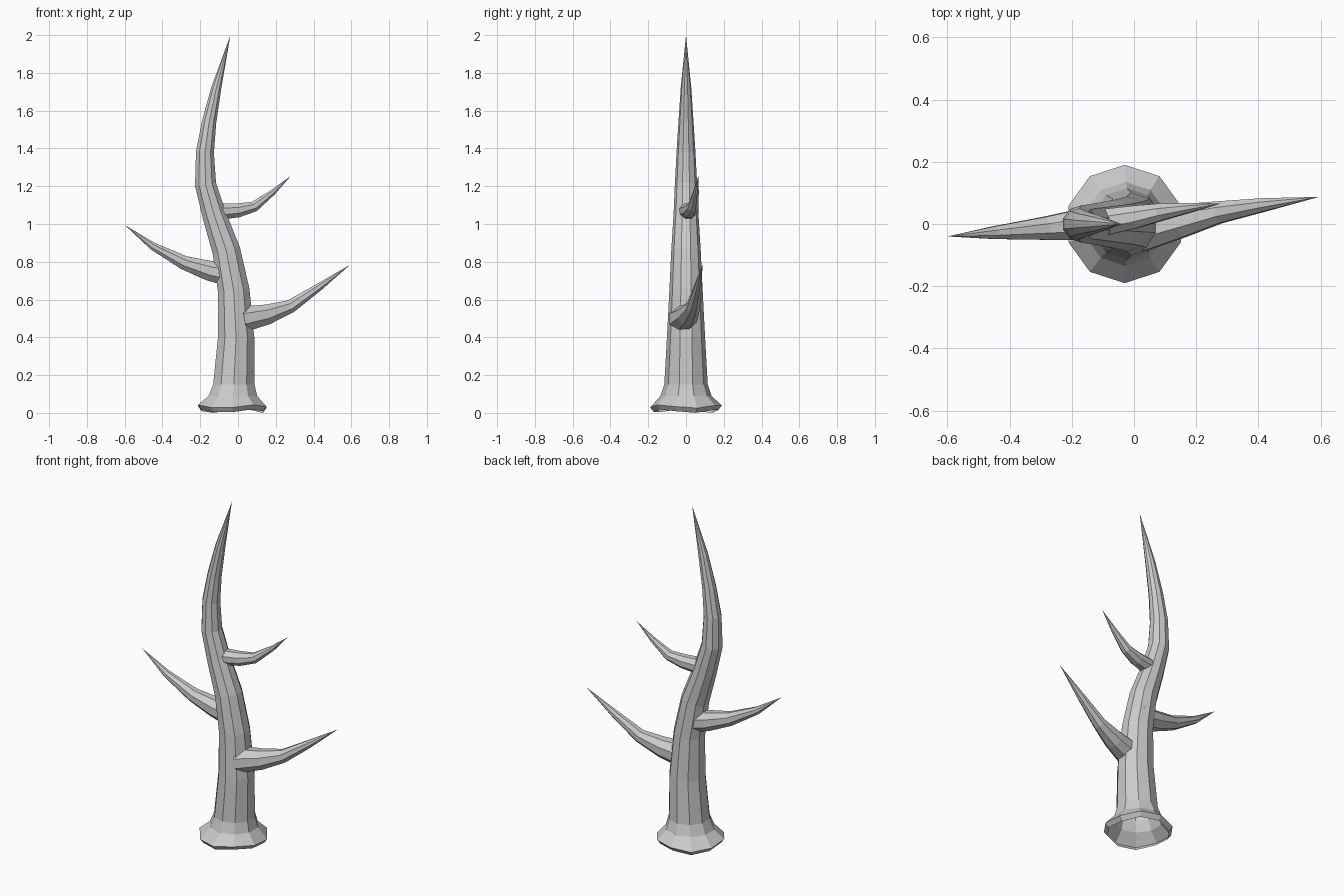
import bpy, bmesh, math
from mathutils import Vector

if "Cube" in bpy.data.objects:
    bpy.data.objects.remove(bpy.data.objects["Cube"])


def spike(name, rings, tip, sides, phase=0.0, cap=True, wavy=0):
    """Loft rings (x, y, z, radius) along a bent path to a point."""
    bm = bmesh.new()
    pts = [Vector(r[:3]) for r in rings] + [Vector(tip)]
    side = Vector((0, 1, 0))
    loops = []
    for i, r in enumerate(rings):
        tan = (pts[i + 1] - pts[max(i - 1, 0)]).normalized()
        if i <= wavy:
            tan = Vector((0, 0, 1)) if wavy else tan
        u = (side - tan * side.dot(tan)).normalized()
        v = u.cross(tan)
        loop = []
        for k in range(sides):
            a = phase + 2 * math.pi * k / sides
            p = pts[i] + (u * math.cos(a) + v * math.sin(a)) * r[3]
            if wavy and i < 2:
                p.z += 0.009 * math.sin(3 * a + 0.6)
            loop.append(bm.verts.new(p))
        loops.append(loop)
    for a, b in zip(loops, loops[1:]):
        for k in range(sides):
            n = (k + 1) % sides
            bm.faces.new((a[k], a[n], b[n], b[k]))
    end = bm.verts.new(tip)
    for k in range(sides):
        bm.faces.new((loops[-1][k], loops[-1][(k + 1) % sides], end))
    if cap:
        bm.faces.new(loops[0])
    bmesh.ops.recalc_face_normals(bm, faces=bm.faces)
    me = bpy.data.meshes.new(name)
    bm.to_mesh(me)
    bm.free()
    ob = bpy.data.objects.new(name, me)
    bpy.context.collection.objects.link(ob)
    return ob


# main beam with flared, wavy, open base
beam = [(-.03, .009, .17), (-.03, .034, .19), (-.027, .09, .135),
        (-.022, .15, .115), (-.010, .40, .101), (-.023, .65, .088),
        (-.062, .86, .078), (-.127, 1.05, .066), (-.172, 1.21, .059),
        (-.175, 1.38, .050), (-.153, 1.54, .040), (-.115, 1.72, .028)]
spike("main_beam", [(x, 0, z, r) for x, z, r in beam], (-.04, 0, 2.0), 10,
      cap=False, wavy=3)

# side tines
spike("lower_right_tine", [(.02, -.02, .495, .074), (.15, .01, .52, .058),
                           (.275, .038, .562, .038), (.42, .062, .66, .023)],
      (.595, .087, .785), 8, phase=.39)
spike("left_tine", [(-.01, .01, .725, .07), (-.15, 0, .752, .057),
                    (-.285, -.014, .795, .040), (-.45, -.028, .882, .022)],
      (-.6, -.04, .995), 8, phase=.39)
spike("upper_right_tine", [(-.1, .005, 1.065, .046), (0, .022, 1.072, .040),
                           (.085, .038, 1.092, .030), (.185, .053, 1.168, .016)],
      (.28, .066, 1.255), 8, phase=.39)
